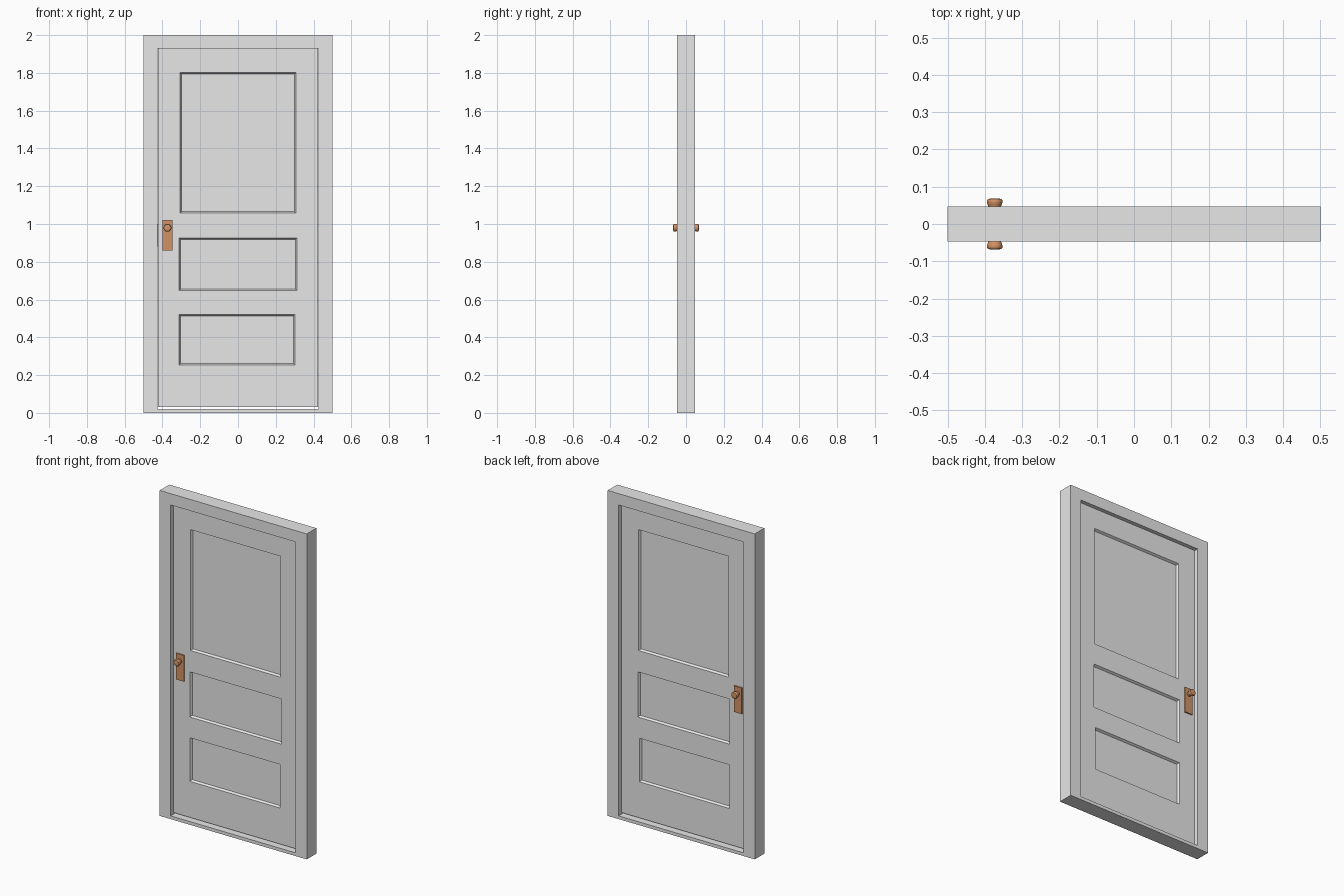
import bpy, bmesh, math
from mathutils import Matrix, Vector

if "Cube" in bpy.data.objects:
    bpy.data.objects.remove(bpy.data.objects["Cube"])


def make_material(name, rgb):
    mat = bpy.data.materials.new(name)
    mat.use_nodes = True
    mat.diffuse_color = (*rgb, 1)
    mat.node_tree.nodes["Principled BSDF"].inputs["Base Color"].default_value = (*rgb, 1)
    return mat


grey = make_material("grey_paint", (0.8, 0.8, 0.8))
copper = make_material("brown_metal", (0.65, 0.29, 0.13))


def add_object(name, bm, mat):
    bmesh.ops.recalc_face_normals(bm, faces=bm.faces)
    mesh = bpy.data.meshes.new(name)
    bm.to_mesh(mesh)
    bm.free()
    mesh.materials.append(mat)
    obj = bpy.data.objects.new(name, mesh)
    bpy.context.collection.objects.link(obj)
    return obj


def box(name, x, y, z, mat, taper=0):
    """Box from (min, max) ranges; taper shrinks the end nearest the door centre."""
    bm = bmesh.new()
    bmesh.ops.create_cube(bm, size=1)
    mid = Vector(((x[0] + x[1]) / 2, (y[0] + y[1]) / 2, (z[0] + z[1]) / 2))
    size = Vector((x[1] - x[0], y[1] - y[0], z[1] - z[0]))
    for v in bm.verts:
        sx, sz = math.copysign(1, v.co.x), math.copysign(1, v.co.z)
        v.co = mid + v.co * size
        if abs(v.co.y) < abs(mid.y):
            v.co -= Vector((sx * taper, 0, sz * taper))
    return add_object(name, bm, mat)


def cut(target, cutter):
    """Subtract the cutter from the target and discard it."""
    mod = target.modifiers.new("cut", "BOOLEAN")
    mod.operation, mod.solver, mod.object = "DIFFERENCE", "EXACT", cutter
    bpy.context.view_layer.objects.active = target
    bpy.ops.object.modifier_apply(modifier=mod.name)
    bpy.data.objects.remove(cutter)


# Surrounding frame with a low sill
FRAME_Y, DOOR_Y = 0.0465, 0.023
frame = box("door_frame", (-0.5, 0.5), (-FRAME_Y, FRAME_Y), (0, 2), grey)
cut(frame, box("opening", (-0.425, 0.425), (-0.1, 0.1), (0.02, 1.93), grey))

# Door leaf, with a small gap above the sill
leaf = box("door_leaf", (-0.423, 0.423), (-DOOR_Y, DOOR_Y), (0.032, 1.929), grey)

# Three sunken panels with sloped edges on both sides
SLOPE, DEPTH = 0.011, 0.014
panels = [((-0.31, 0.31), (1.055, 1.805)),
          ((-0.315, 0.315), (0.645, 0.93)),
          ((-0.315, 0.305), (0.25, 0.525))]
for x, z in panels:
    for side in (-1, 1):
        y = sorted((side * (DOOR_Y - DEPTH), side * (DOOR_Y + DEPTH / 2)))
        # Widen the outer end so the slope meets the door face at full size
        cutter = box("panel_cutter", x, y, z, grey, SLOPE)
        cut(leaf, cutter)

# Latch plate in the gap beside the lock
box("latch_plate", (-0.4255, -0.4225), (-0.012, 0.012), (0.88, 1.0), copper)

# Handle plates and turned knobs on both sides
KNOB = [(0, 0.02), (0.013, 0.02), (0.013, 0.036), (0.016, 0.044), (0.019, 0.052),
        (0.021, 0.058), (0.021, 0.063), (0.018, 0.067), (0.013, 0.068), (0, 0.068)]
for side, label in ((-1, "front"), (1, "back")):
    y = sorted((side * 0.02, side * 0.031))
    box(label + "_handle_plate", (-0.4, -0.347), y, (0.86, 1.02), copper)

    bm = bmesh.new()
    verts = [bm.verts.new((r, side * d, 0)) for r, d in KNOB]
    edges = [bm.edges.new(pair) for pair in zip(verts, verts[1:])]
    bmesh.ops.spin(bm, geom=verts + edges, cent=(0, 0, 0), axis=(0, 1, 0),
                   angle=math.tau, steps=24)
    bmesh.ops.remove_doubles(bm, verts=bm.verts, dist=0.0001)
    bmesh.ops.transform(bm, matrix=Matrix.Translation((-0.3735, 0, 0.98)), verts=bm.verts)
    knob = add_object(label + "_knob", bm, copper)
    bpy.ops.object.select_all(action="DESELECT")
    knob.select_set(True)
    bpy.context.view_layer.objects.active = knob
    bpy.ops.object.shade_smooth_by_angle(angle=math.radians(40))
